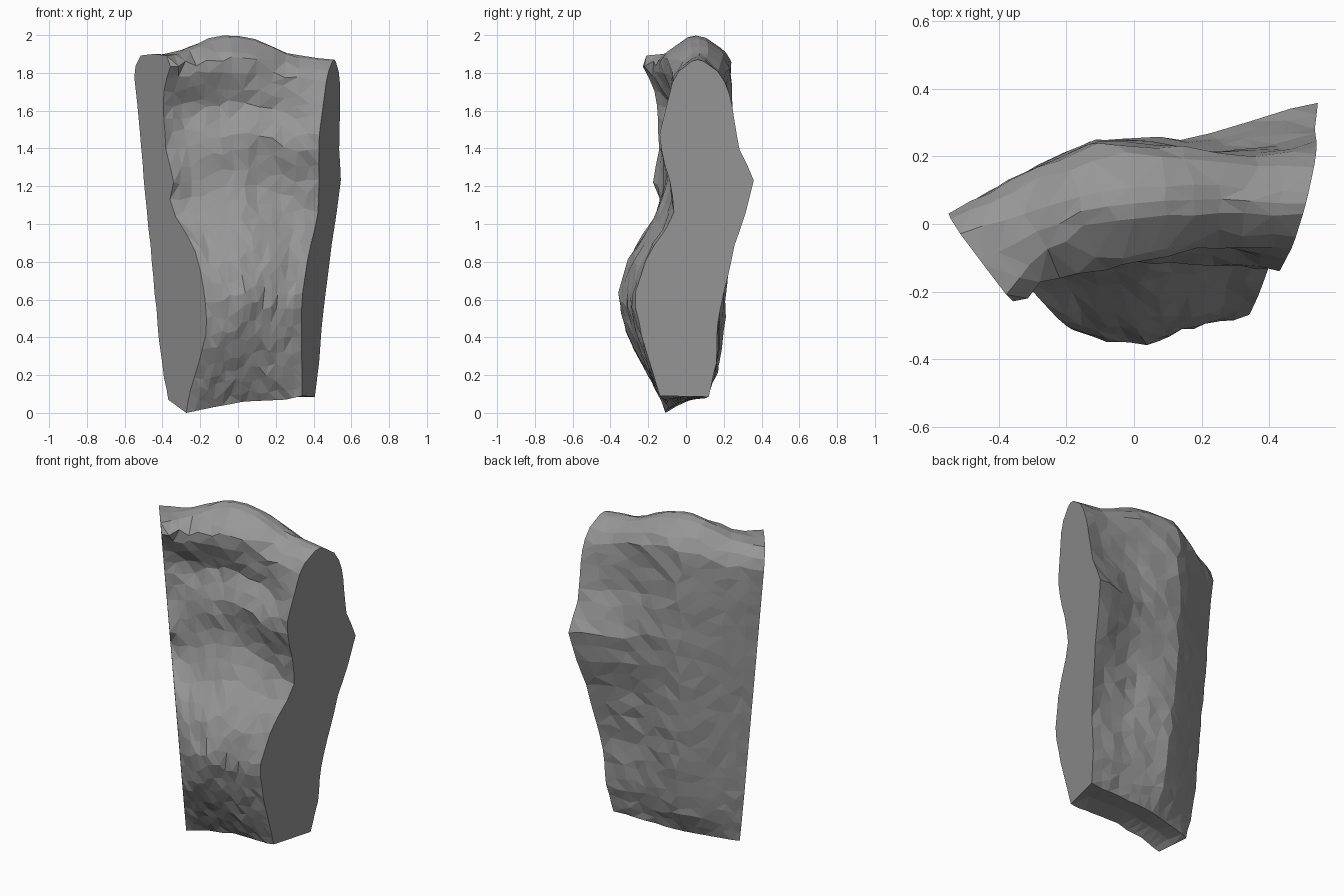
import bpy, bmesh, math, random

if "Cube" in bpy.data.objects:
    bpy.data.objects.remove(bpy.data.objects["Cube"])

random.seed(5)
ROWS, COLS = 24, 13


def interp(pts, t):
    if t <= pts[0][0]:
        return pts[0][1]
    for (a, va), (b, vb) in zip(pts, pts[1:]):
        if t <= b:
            return va + (vb - va) * (t - a) / (b - a)
    return pts[-1][1]


def height_profile(pts, s):
    # profile keyed by z, sampled by its own normalised height
    z0, z1 = pts[0][0], pts[-1][0]
    return interp(pts, z0 + s * (z1 - z0))


# Weathered front face: (z, y) profiles at stations from left to right
FRONT = [
    (0.0, [(0, -.11), (.1, -.145), (.3, -.25), (.45, -.31), (.6, -.32), (.8, -.3), (.9, -.26),
           (1.0, -.2), (1.1, -.115), (1.2, -.18), (1.4, -.14), (1.7, -.16), (1.87, -.24), (1.9, -.21)]),
    (.15, [(.01, -.1), (.2, -.2), (.4, -.31), (.6, -.345), (.8, -.31), (1.05, -.15), (1.25, -.12),
           (1.5, -.11), (1.62, -.08), (1.75, -.14), (1.86, -.2), (1.92, -.12)]),
    (.4, [(.04, -.1), (.2, -.2), (.4, -.3), (.6, -.36), (.8, -.31), (1.05, -.16), (1.25, -.1),
          (1.45, -.12), (1.62, -.05), (1.75, -.1), (1.86, -.15), (1.95, -.08), (1.99, 0)]),
    (.72, [(.07, -.1), (.2, -.18), (.4, -.26), (.6, -.31), (.8, -.27), (1.0, -.14), (1.2, -.06),
           (1.3, -.08), (1.45, -.13), (1.6, -.05), (1.84, -.07), (1.93, .03)]),
    (1.0, [(.09, -.14), (.2, -.17), (.4, -.23), (.6, -.28), (.85, -.2), (1.0, -.09), (1.05, -.06),
           (1.2, -.08), (1.4, -.13), (1.5, -.14), (1.6, -.11), (1.8, -.06), (1.87, .03)]),
]
# Back face: flat on the left, scooped on the right
BACK = [
    (0.0, [(.08, .01), (.3, .03), (1.83, .03), (1.9, -.03)]),
    (.47, [(.07, .1), (.2, .17), (.5, .21), (.8, .23), (1.2, .25), (1.6, .25), (1.86, .24),
           (1.95, .18), (1.99, .1)]),
    (.74, [(.07, .11), (.3, .17), (.6, .17), (.9, .2), (1.25, .26), (1.5, .21), (1.8, .22),
           (1.88, .19), (1.92, .12)]),
    (.9, [(.08, .115), (.3, .17), (.6, .17), (.9, .23), (1.1, .3), (1.25, .325), (1.5, .235),
          (1.8, .2), (1.9, .1)]),
    (1.0, [(.09, .12), (.3, .165), (.45, .16), (.6, .19), (.9, .26), (1.1, .33), (1.25, .36),
           (1.4, .285), (1.55, .26), (1.7, .23), (1.8, .19), (1.87, .09)]),
]
# Crest and foot outlines along the width
TOP = [(0, 1.9), (.2, 1.91), (.33, 1.96), (.42, 1.99), (.5, 2.0), (.65, 1.97), (.8, 1.89), (1, 1.87)]
FOOT_FRONT = [(0, 0), (.25, .03), (.5, .06), (.85, .07), (1, .09)]
FOOT_BACK = [(0, .07), (1, .085)]


def surface_y(stations, u, s):
    return interp([(su, height_profile(p, s)) for su, p in stations], u)


def place(u, y, z):
    # the two side cuts are slanted planes
    left = -.357 - .095 * z - y / 1.32
    right = .37 + .066 * z + .26 * y
    return (left + (right - left) * u, y, z)


def section(u):
    """Closed vertical outline: up the front, over the crest, down the back."""
    edge = u in (0, 1)
    sides = []
    for stations, foot, is_back in ((FRONT, FOOT_FRONT, False), (BACK, FOOT_BACK, True)):
        side = []
        for i in range(ROWS + 1):
            t = i / ROWS
            s = .7 * t + .3 * (.5 - .5 * math.cos(math.pi * t))
            inner = 0 < i < ROWS
            amp = .003 if edge or (is_back and u < .5) else .008
            uu = u if edge else u + random.uniform(-.018, .018)
            z0, z1 = interp(foot, uu), interp(TOP, uu) - .008
            # interior points slide up and down on the surface for uneven facets
            if inner and not edge:
                s += random.uniform(-.011, .011)
            y = surface_y(stations, uu, s) + random.uniform(-amp, amp)
            side.append(place(uu, y, z0 + s * (z1 - z0)))
        sides.append(side)
    front, back = sides

    def middle(a, b, z):
        return place(u, (a[1] + b[1]) / 2, z)
    crest = middle(front[-1], back[-1], interp(TOP, u) + (0 if edge else random.uniform(-.006, .006)))
    base = middle(front[0], back[0], (front[0][2] + back[0][2]) / 2 + .01 * (not edge))
    return front + [crest] + back[::-1] + [base]


# Loft the outlines across the width and close both cut sides
bm = bmesh.new()
rings = [[bm.verts.new(p) for p in section(c / COLS)] for c in range(COLS + 1)]
n = len(rings[0])
for a, b in zip(rings, rings[1:]):
    for i in range(n):
        j = (i + 1) % n
        quad = [a[i], b[i], b[j], a[j]]
        # split along the shorter diagonal
        if (quad[0].co - quad[2].co).length > (quad[1].co - quad[3].co).length:
            quad = quad[1:] + quad[:1]
        bm.faces.new((quad[0], quad[1], quad[2]))
        bm.faces.new((quad[0], quad[2], quad[3]))
bm.faces.new(rings[0])
bm.faces.new(rings[-1][::-1])
bmesh.ops.recalc_face_normals(bm, faces=bm.faces[:])

# Rest the rock on the ground
low = min(v.co.z for v in bm.verts)
for v in bm.verts:
    v.co.z -= low

mesh = bpy.data.meshes.new("rock_slab")
bm.to_mesh(mesh)
bm.free()

# Dark grey stone
stone = bpy.data.materials.new("stone")
stone.diffuse_color = (.31, .31, .31, 1)
stone.use_nodes = True
stone.node_tree.nodes["Principled BSDF"].inputs["Base Color"].default_value = stone.diffuse_color
mesh.materials.append(stone)
rock = bpy.data.objects.new("rock_slab", mesh)
bpy.context.collection.objects.link(rock)
